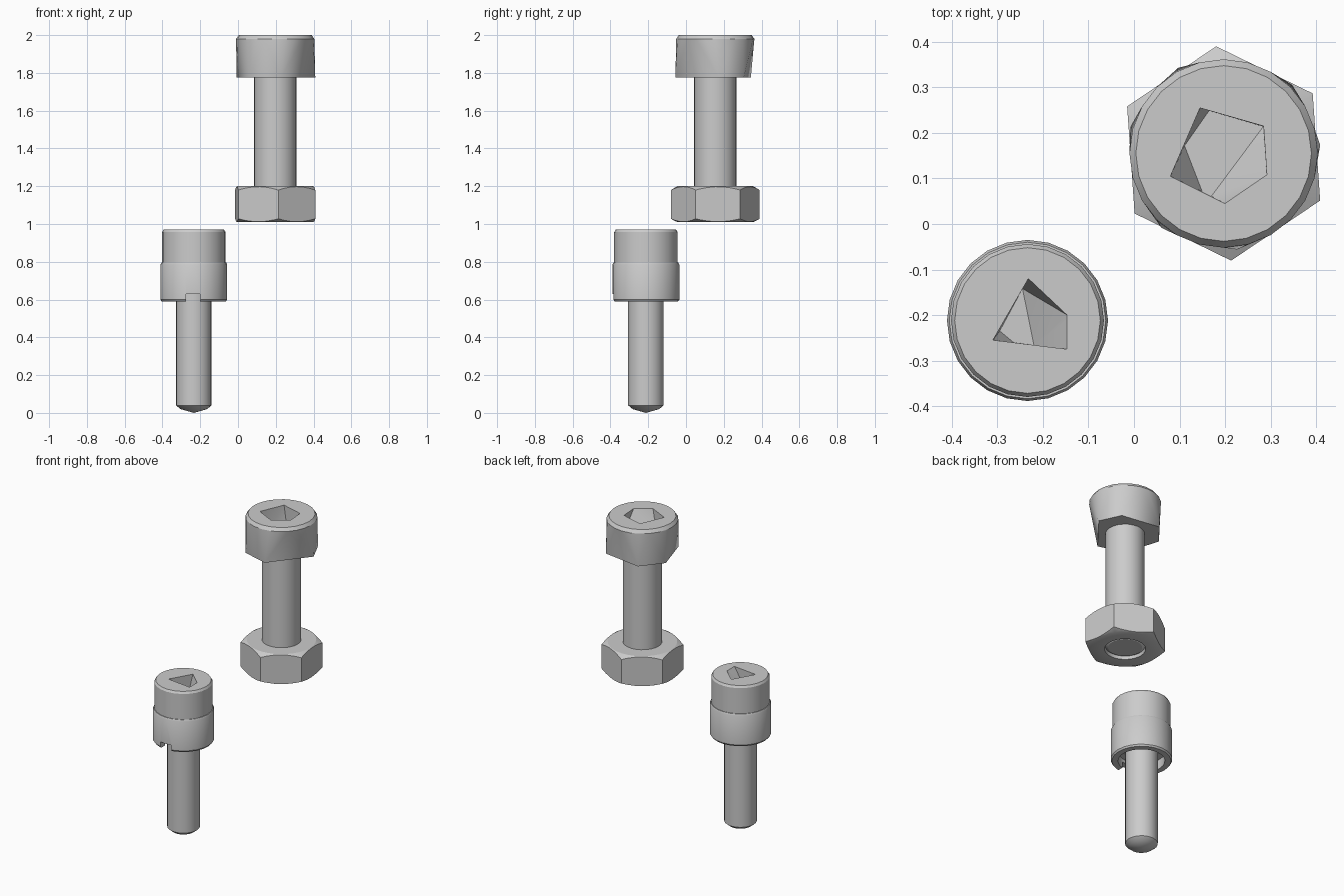
import bpy, bmesh
from math import cos, sin, pi, radians

if "Cube" in bpy.data.objects:
    bpy.data.objects.remove(bpy.data.objects["Cube"])

steel = bpy.data.materials.new("grey_steel")
steel.use_nodes = True
GREY = (0.6, 0.6, 0.6, 1)
steel.diffuse_color = GREY
steel.node_tree.nodes["Principled BSDF"].inputs["Base Color"].default_value = GREY

BIG = (0.197, 0.155)       # axis of the bolt with the hex nut
SMALL = (-0.234, -0.212)   # axis of the bolt with the collar


def finish(bm, name):
    bmesh.ops.recalc_face_normals(bm, faces=bm.faces)
    mesh = bpy.data.meshes.new(name)
    bm.to_mesh(mesh)
    bm.free()
    mesh.materials.append(steel)
    obj = bpy.data.objects.new(name, mesh)
    bpy.context.collection.objects.link(obj)
    return obj


def circle(centre, r, z, angles):
    return [(centre[0] + r * cos(a), centre[1] + r * sin(a), z) for a in angles]


def turns(n, start=0.0):
    return [start + 2 * pi * i / n for i in range(n)]


def lathe(name, centre, profile, n=24):
    """Revolve (radius, height) points about a vertical axis."""
    bm = bmesh.new()
    rings = [[bm.verts.new(p) for p in circle(centre, r, z, turns(n))] for r, z in profile]
    for a, b in zip(rings, rings[1:]):
        for i in range(n):
            j = (i + 1) % n
            bm.faces.new((a[i], a[j], b[j], b[i]))
    bmesh.ops.remove_doubles(bm, verts=bm.verts, dist=1e-5)
    return finish(bm, name)


def hull(name, points):
    """Convex solid around the points."""
    bm = bmesh.new()
    for p in points:
        bm.verts.new(p)
    res = bmesh.ops.convex_hull(bm, input=bm.verts)
    loose = {g for g in res["geom_interior"] + res["geom_unused"]
             if isinstance(g, bmesh.types.BMVert)}
    bmesh.ops.delete(bm, geom=list(loose), context="VERTS")
    bmesh.ops.dissolve_limit(bm, angle_limit=0.01, verts=bm.verts, edges=bm.edges)
    return finish(bm, name)


def combine(obj, tool, operation):
    """Apply a boolean and discard the tool."""
    tool.hide_render = True
    mod = obj.modifiers.new("cut", "BOOLEAN")
    mod.object, mod.operation, mod.solver = tool, operation, "EXACT"
    graph = bpy.context.evaluated_depsgraph_get()
    mesh = bpy.data.meshes.new_from_object(obj.evaluated_get(graph))
    obj.modifiers.clear()
    obj.data = mesh
    bpy.data.objects.remove(tool)


def socket(head, rim, floor, top, depth):
    """Irregular key socket with sloping walls."""
    pts = [(x, y, z) for x, y in rim for z in (top, top + 0.05)]
    pts += [(x, y, top - depth) for x, y in floor]
    combine(head, hull("socket_cutter", pts), "DIFFERENCE")


# Large bolt: round head that turns into a coarse polygon at its underside
under = [radians(a) for a in (5, 45, 118, 164, 230, 278)]
big_head = hull("large_bolt_head",
                circle(BIG, 0.193, 2.0, turns(24))
                + circle(BIG, 0.207, 1.98, turns(24))
                + circle(BIG, 0.213, 1.775, under))
socket(big_head,
       [(0.145, 0.255), (0.285, 0.215), (0.292, 0.108), (0.2, 0.045), (0.08, 0.105)],
       [(0.165, 0.249), (0.284, 0.214), (0.17, 0.061), (0.15, 0.071), (0.111, 0.172)],
       2.0, 0.11)
big_shank = lathe("large_bolt_shank", BIG,
                  [(0, 1.8), (0.113, 1.8), (0.113, 1.03), (0.098, 1.02), (0, 1.02)])

# Hex nut with chamfered corners and a shallow bore underneath
hexagon = turns(6, radians(34))
nut = hull("hex_nut", circle(BIG, 0.236, 1.0, hexagon) + circle(BIG, 0.236, 1.22, hexagon))
chamfer = lathe("chamfer_tool", BIG,
                [(0, 1.03), (0.114, 1.03), (0.118, 1.01), (0.2, 1.01), (0.245, 1.032),
                 (0.245, 1.175), (0.2, 1.2), (0, 1.2)], 32)
combine(nut, chamfer, "INTERSECT")

# Small bolt: round head, shank with a pointed tip
small_head = lathe("small_bolt_head", SMALL,
                   [(0, 0.97), (0.16, 0.97), (0.168, 0.957), (0.168, 0.77), (0, 0.77)])
socket(small_head,
       [(-0.232, -0.12), (-0.147, -0.2), (-0.147, -0.275), (-0.31, -0.255)],
       [(-0.245, -0.142), (-0.22, -0.266), (-0.265, -0.26), (-0.295, -0.235)],
       0.97, 0.1)
small_shank = lathe("small_bolt_shank", SMALL,
                    [(0, 0.7), (0.094, 0.7), (0.094, 0.04), (0.07, 0.02), (0, 0)])

# Collar around the small bolt, hollow underneath, notched at the front
collar = lathe("collar", SMALL,
               [(0, 0.795), (0.172, 0.795), (0.177, 0.785), (0.177, 0.6), (0.17, 0.59),
                (0.135, 0.59), (0.135, 0.65), (0, 0.65)])
x, y = SMALL
notch = hull("notch_cutter", [(px, py, pz) for px in (-0.275, -0.2)
                              for py in (y - 0.25, y - 0.1) for pz in (0.5, 0.63)])
combine(collar, notch, "DIFFERENCE")

# Smooth walls, crisp edges
bpy.ops.object.select_all(action="DESELECT")
for part in (big_head, big_shank, nut, small_head, small_shank, collar):
    part.select_set(True)
    bpy.context.view_layer.objects.active = part
bpy.ops.object.shade_smooth_by_angle(angle=radians(28))
